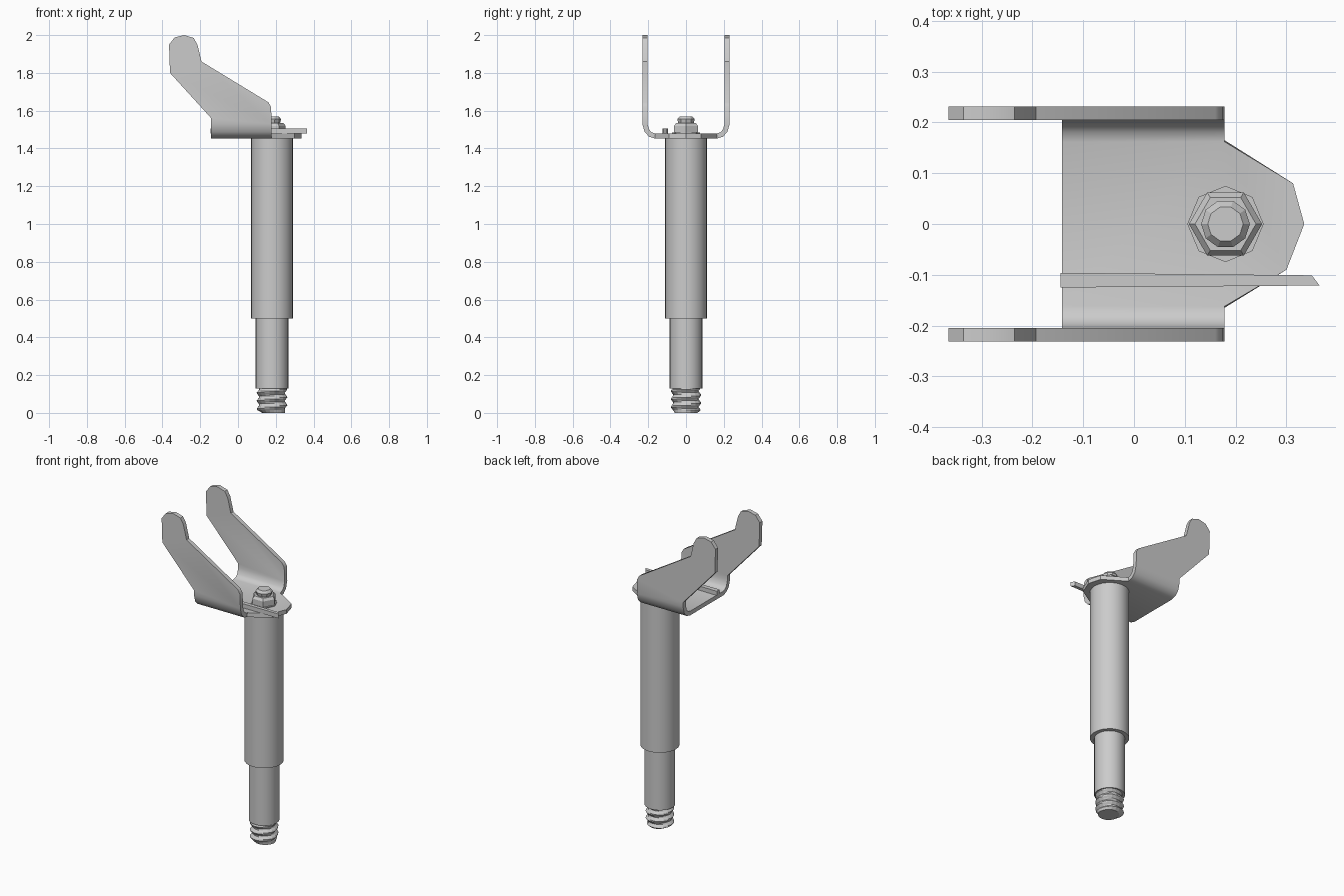
import bpy, bmesh, math

if "Cube" in bpy.data.objects:
    bpy.data.objects.remove(bpy.data.objects["Cube"])

AXIS_X = 0.18  # centre of pin, thread and nut


def finish(name, bm, smooth=True):
    bmesh.ops.recalc_face_normals(bm, faces=bm.faces)
    mesh = bpy.data.meshes.new(name)
    bm.to_mesh(mesh)
    bm.free()
    ob = bpy.data.objects.new(name, mesh)
    bpy.context.collection.objects.link(ob)
    if smooth:
        bpy.ops.object.select_all(action='DESELECT')
        ob.select_set(True)
        bpy.context.view_layer.objects.active = ob
        bpy.ops.object.shade_smooth_by_angle(angle=math.radians(35))
    return ob


def lathe(name, n, rings, radius=lambda r, z, a: r, smooth=True):
    """Closed solid of revolution from (radius, z) rings."""
    bm = bmesh.new()
    loops = []
    for r, z in rings:
        loop = []
        for j in range(n):
            a = 2 * math.pi * j / n
            rr = radius(r, z, a)
            loop.append(bm.verts.new((AXIS_X + rr * math.cos(a), rr * math.sin(a), z)))
        loops.append(loop)
    for lo, hi in zip(loops, loops[1:]):
        for j in range(n):
            k = (j + 1) % n
            bm.faces.new((lo[j], lo[k], hi[k], hi[j]))
    bm.faces.new(loops[0][::-1])
    bm.faces.new(loops[-1])
    return finish(name, bm, smooth)


# Stepped pin
lathe("pin", 24, [(0.087, 0.13), (0.087, 0.5), (0.111, 0.5), (0.111, 1.456)])


# Helical thread at the lower end
def thread(r, z, a):
    phase = (z / 0.042 - a / (2 * math.pi)) % 1.0
    return r + 0.018 * (abs(2 * phase - 1) - 0.5)


steps = 14
lathe("thread", 18,
      [(0.06, 0.0)] + [(0.074, 0.015 + 0.117 * i / steps) for i in range(steps + 1)],
      thread, smooth=False)

# Nut and bolt tip
lathe("washer", 8, [(0.075, 1.465), (0.075, 1.485)], smooth=False)
lathe("nut", 6, [(0.072, 1.48), (0.072, 1.52), (0.06, 1.535)], smooth=False)
lathe("bolt_tip", 10, [(0.042, 1.53), (0.048, 1.555), (0.035, 1.57)], smooth=False)

# Sheet metal fork: bent channel, two arms and a front tongue
bm = bmesh.new()
half = [(0.231, 1.53), (0.219, 1.487), (0.195, 1.462), (0.165, 1.453)]
section = [(-y, z) for y, z in half] + half[::-1]
back = [bm.verts.new((-0.142, y, z)) for y, z in section]
front = [bm.verts.new((0.178, y, z)) for y, z in section]
for i in range(len(section) - 1):
    bm.faces.new((back[i], front[i], front[i + 1], back[i + 1]))

arm = [(-0.142, 1.56), (-0.36, 1.80), (-0.365, 1.95), (-0.335, 1.988),
       (-0.285, 2.0), (-0.235, 1.985), (-0.215, 1.95), (-0.193, 1.86),
       (0.16, 1.645), (0.175, 1.62)]
for end, y in ((0, -0.231), (-1, 0.231)):
    pts = [bm.verts.new((x, y, z)) for x, z in arm]
    bm.faces.new([back[end]] + pts + [front[end]])

tongue = [(0.18, -0.175), (0.30, -0.09), (0.335, 0.0), (0.313, 0.08), (0.18, 0.175)]
pts = [bm.verts.new((x, y, 1.453)) for x, y in tongue[1:-1]]
bm.faces.new([front[3]] + pts + [front[4]])
bmesh.ops.recalc_face_normals(bm, faces=bm.faces)
# make the outside of the channel face down and outwards
bm.faces.ensure_lookup_table()
if bm.faces[3].normal.z > 0:
    bmesh.ops.reverse_faces(bm, faces=bm.faces)
mesh = bpy.data.meshes.new("fork_bracket")
bm.to_mesh(mesh)
bm.free()
fork = bpy.data.objects.new("fork_bracket", mesh)
bpy.context.collection.objects.link(fork)
solid = fork.modifiers.new("thickness", 'SOLIDIFY')
solid.thickness = 0.026
solid.offset = -1
solid.use_even_offset = True
bpy.ops.object.select_all(action='DESELECT')
fork.select_set(True)
bpy.context.view_layer.objects.active = fork
bpy.ops.object.modifier_apply(modifier=solid.name)
bpy.ops.object.shade_smooth_by_angle(angle=math.radians(35))

# Thin locking bar lying across the channel
bm = bmesh.new()
bar = [(-0.145, -0.125), (0.365, -0.121), (0.35, -0.101), (-0.145, -0.096)]
low = [bm.verts.new((x, y, 1.478)) for x, y in bar]
face = bm.faces.new(low)
ext = bmesh.ops.extrude_face_region(bm, geom=[face])
for v in ext["geom"]:
    if isinstance(v, bmesh.types.BMVert):
        v.co.z += 0.027
finish("locking_bar", bm, smooth=False)
